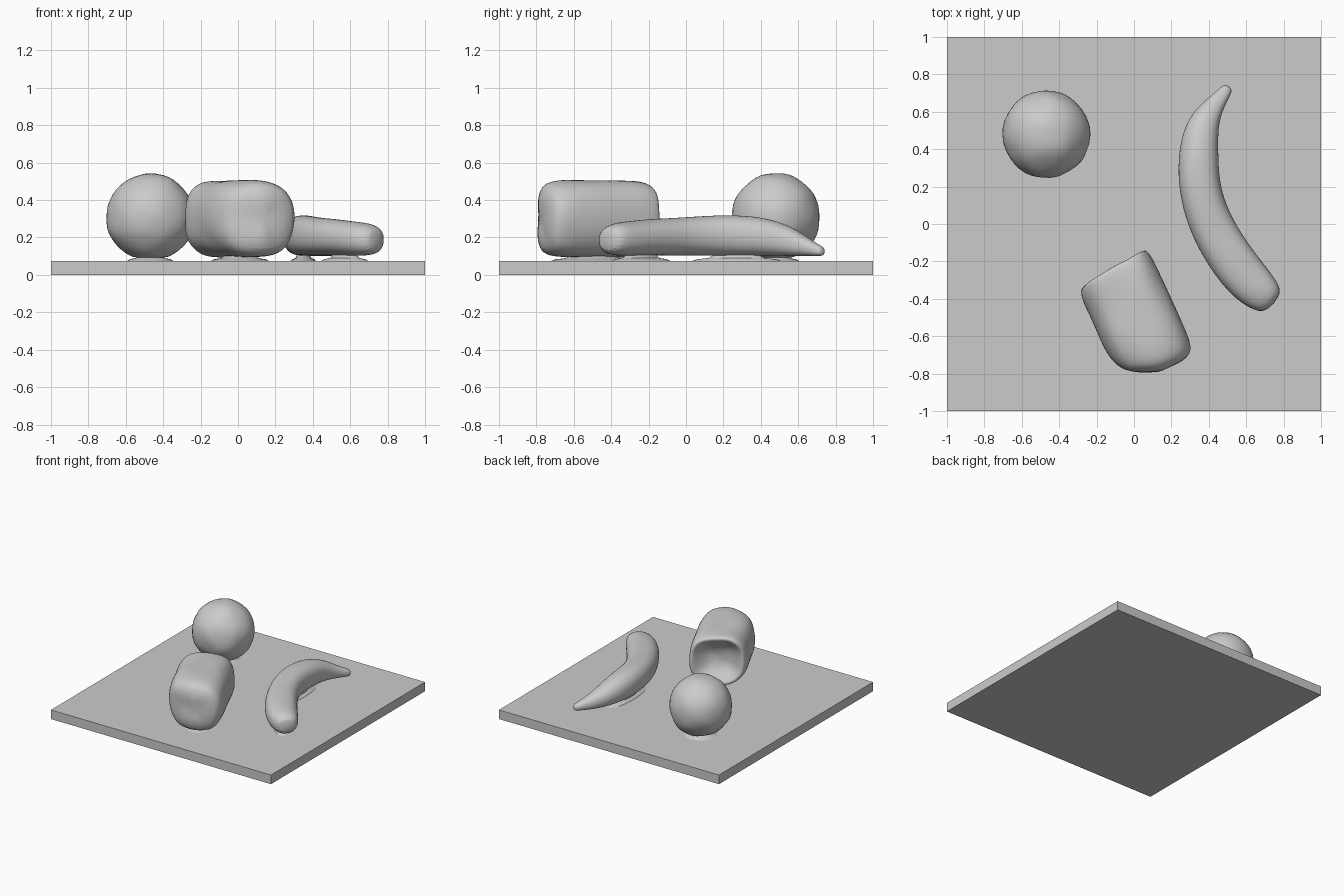
import bpy, bmesh, math
from mathutils import Vector, noise

if "Cube" in bpy.data.objects:
    bpy.data.objects.remove(bpy.data.objects["Cube"])

grey = bpy.data.materials.new("plain grey")
grey.diffuse_color = (0.6, 0.6, 0.6, 1)
grey.use_nodes = True
grey.node_tree.nodes["Principled BSDF"].inputs["Base Color"].default_value = grey.diffuse_color


def finish(bm, name, levels=0):
    bmesh.ops.recalc_face_normals(bm, faces=bm.faces[:])
    mesh = bpy.data.meshes.new(name)
    bm.to_mesh(mesh)
    bm.free()
    mesh.materials.append(grey)
    ob = bpy.data.objects.new(name, mesh)
    bpy.context.collection.objects.link(ob)
    if levels:
        mod = ob.modifiers.new("smooth", 'SUBSURF')
        mod.levels = mod.render_levels = levels
    bpy.context.view_layer.objects.active = ob
    ob.select_set(True)
    bpy.ops.object.shade_smooth_by_angle(angle=math.radians(40))
    ob.select_set(False)
    return ob


def lumps(bm, amount, scale):
    """Uneven, hand-shaped surface."""
    for v in bm.verts:
        v.co += noise.noise_vector(v.co * scale) * amount


def loft(rings):
    bm = bmesh.new()
    rows = [[bm.verts.new(p) for p in ring] for ring in rings]
    n = len(rows[0])
    for a, b in zip(rows, rows[1:]):
        for i in range(n):
            j = (i + 1) % n
            bm.faces.new((a[i], a[j], b[j], b[i]))
    bm.faces.new(rows[0])
    bm.faces.new(rows[-1])
    return bm


def rounded(n, power):
    """Unit superellipse: 2 is a circle, higher is boxier."""
    pts = []
    for i in range(n):
        t = 2 * math.pi * i / n
        c, s = math.cos(t), math.sin(t)
        pts.append((math.copysign(abs(c) ** (2 / power), c),
                    math.copysign(abs(s) ** (2 / power), s)))
    return pts


# Square board
bm = bmesh.new()
bmesh.ops.create_cube(bm, size=1)
for v in bm.verts:
    v.co = (v.co.x * 2, v.co.y * 2, 0.0375 + v.co.z * 0.075)
finish(bm, "board")

# Ball, flattened a little where it rests
bm = bmesh.new()
bmesh.ops.create_icosphere(bm, subdivisions=4, radius=0.235)
lumps(bm, 0.008, 9)
for v in bm.verts:
    v.co += Vector((-0.47, 0.48, 0.31))
    v.co.z = max(v.co.z, 0.093)
finish(bm, "ball")

# Curved fruit: x, y, half width, bottom, top
path = [(0.51, 0.735, 0.030, 0.10, 0.15), (0.475, 0.69, 0.040, 0.10, 0.17),
        (0.425, 0.63, 0.058, 0.10, 0.215), (0.37, 0.54, 0.088, 0.10, 0.27),
        (0.345, 0.40, 0.108, 0.10, 0.315), (0.345, 0.22, 0.112, 0.10, 0.325),
        (0.38, 0.07, 0.117, 0.10, 0.317), (0.44, -0.06, 0.120, 0.10, 0.307),
        (0.52, -0.19, 0.122, 0.10, 0.30), (0.61, -0.30, 0.122, 0.10, 0.29),
        (0.695, -0.38, 0.105, 0.10, 0.28), (0.75, -0.425, 0.07, 0.12, 0.245)]
rings = []
for i, (x, y, w, lo, hi) in enumerate(path):
    a, b = path[max(i - 1, 0)], path[min(i + 1, len(path) - 1)]
    side = Vector((a[1] - b[1], b[0] - a[0], 0)).normalized()
    mid, half = (lo + hi) / 2, (hi - lo) / 2
    rings.append([Vector((x, y, mid + half * v)) + side * w * u
                  for u, v in rounded(16, 2.3)])
bm = loft(rings)
lumps(bm, 0.006, 8)
finish(bm, "curved_fruit", 2)

# Chunky block lying at a slant, with a dished back end: distance, size
axis, side = Vector((0.427, -0.904, 0)), Vector((0.904, 0.427, 0))
stations = [(0.25, 0.25), (0.205, 0.6), (0.145, 0.87), (0.165, 0.97),
            (0.23, 1.0), (0.36, 1.0), (0.50, 1.0), (0.62, 1.0),
            (0.72, 0.95), (0.765, 0.80), (0.78, 0.4)]
rings = []
for s, k in stations:
    ring = []
    for u, v in rounded(24, 2.7):
        left = max(0, -u * k)
        skew = left * (0.04 if s < 0.3 else -0.09 * (s - 0.3) / 0.48)
        p = axis * (s + skew) + side * (-0.207 + 0.218 * k * u)
        p.z = 0.30 + 0.208 * k * v
        ring.append(p)
    rings.append(ring)
bm = loft(rings)
lumps(bm, 0.012, 7)
finish(bm, "block", 2)

# Low swellings of the board where things rest on it
rests = [(-0.47, 0.48, 0.13, 0.13, 0), (0.01, -0.50, 0.14, 0.25, 0.44),
         (0.35, 0.27, 0.07, 0.25, 0), (0.57, -0.24, 0.07, 0.20, 0.65)]
for i, (x, y, rx, ry, turn) in enumerate(rests):
    c, s = math.cos(turn), math.sin(turn)
    rings = []
    for k, z in ((1.0, 0.07), (0.85, 0.083), (0.6, 0.09), (0.5, 0.105)):
        rings.append([Vector((x + c * rx * k * u - s * ry * k * v,
                              y + s * rx * k * u + c * ry * k * v, z))
                      for u, v in rounded(24, 2)])
    finish(loft(rings), f"rest_{i + 1}")
